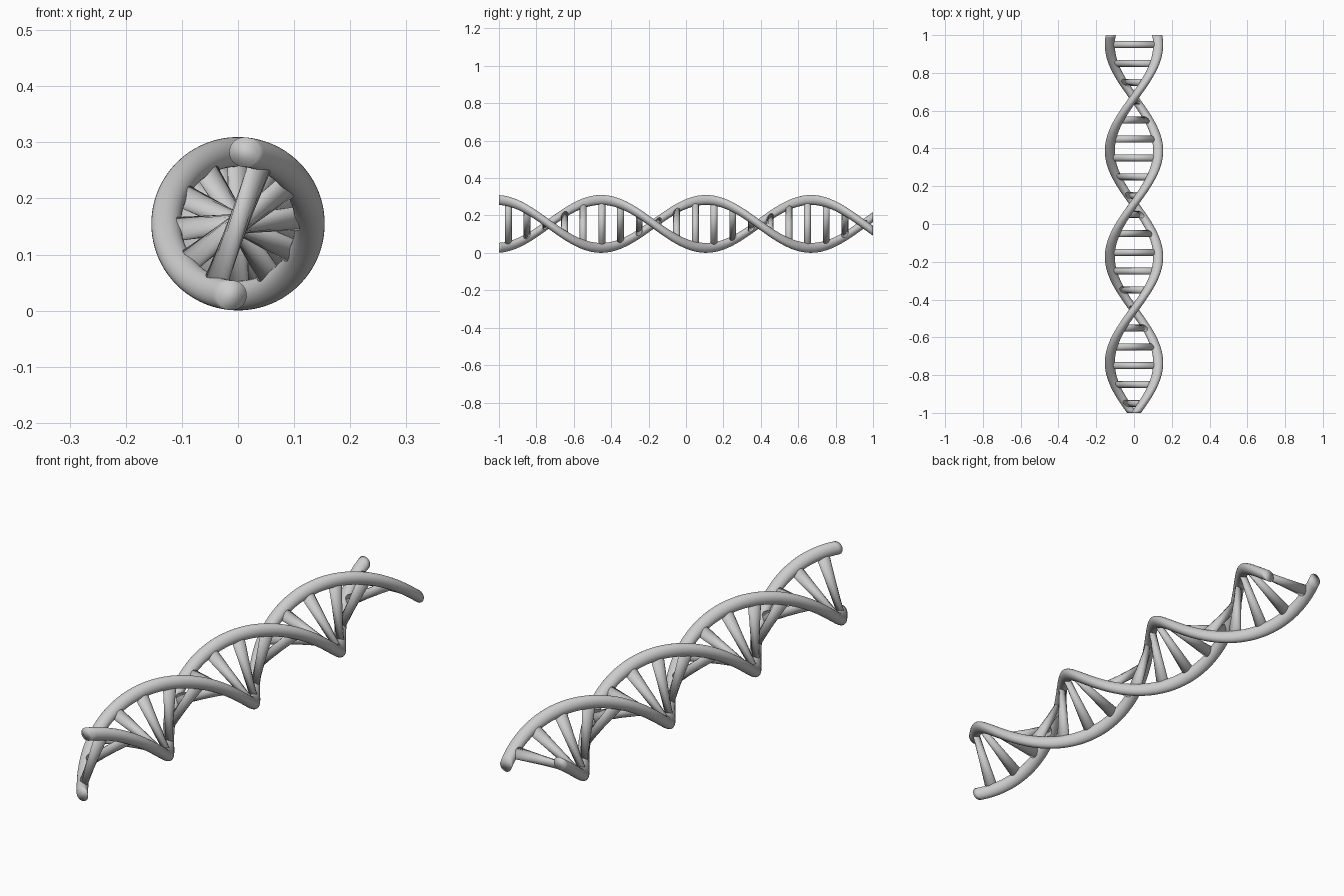
import bpy, bmesh, math
from mathutils import Matrix, Vector

if "Cube" in bpy.data.objects:
    bpy.data.objects.remove(bpy.data.objects["Cube"])

RADIUS, RAIL_R, RUNG_R = 0.128, 0.0265, 0.0185
CENTRE_Z, HALF_TURN, START_Y = 0.155, 0.561, -1.015


def twist(co):
    """Twist a straight ladder around the y axis and lift it onto the floor."""
    a = math.pi * (co.y - START_Y) / HALF_TURN
    c, s = math.cos(a), math.sin(a)
    return Vector((co.x * c + co.z * s, co.y, co.z * c - co.x * s + CENTRE_Z))


def finish(bm, name):
    for v in bm.verts:
        v.co = twist(v.co)
    bmesh.ops.recalc_face_normals(bm, faces=bm.faces)
    for f in bm.faces:
        f.smooth = True
    me = bpy.data.meshes.new(name)
    bm.to_mesh(me)
    bm.free()
    bpy.context.collection.objects.link(bpy.data.objects.new(name, me))


def rail(name, z, sides=24, steps=160):
    bm = bmesh.new()
    rings = []
    for i in range(steps + 1):
        y = -1 + 2 * i / steps
        rings.append([bm.verts.new((RAIL_R * math.cos(t), y, z + RAIL_R * math.sin(t)))
                      for t in (2 * math.pi * k / sides for k in range(sides))])
    for a, b in zip(rings, rings[1:]):
        for k in range(sides):
            n = (k + 1) % sides
            bm.faces.new((a[k], a[n], b[n], b[k]))
    bm.faces.new(rings[0])
    bm.faces.new(rings[-1])
    finish(bm, name)


def rung(name, y):
    bm = bmesh.new()
    bmesh.ops.create_cone(bm, cap_ends=True, segments=20, radius1=RUNG_R, radius2=RUNG_R,
                          depth=2 * RADIUS, matrix=Matrix.Translation((0, y, 0)))
    finish(bm, name)


# Two outer strands
rail("strand_a", RADIUS)
rail("strand_b", -RADIUS)

# Evenly spaced cross rungs
for i in range(20):
    rung(f"rung_{i + 1:02d}", -0.95 + 0.1 * i)
